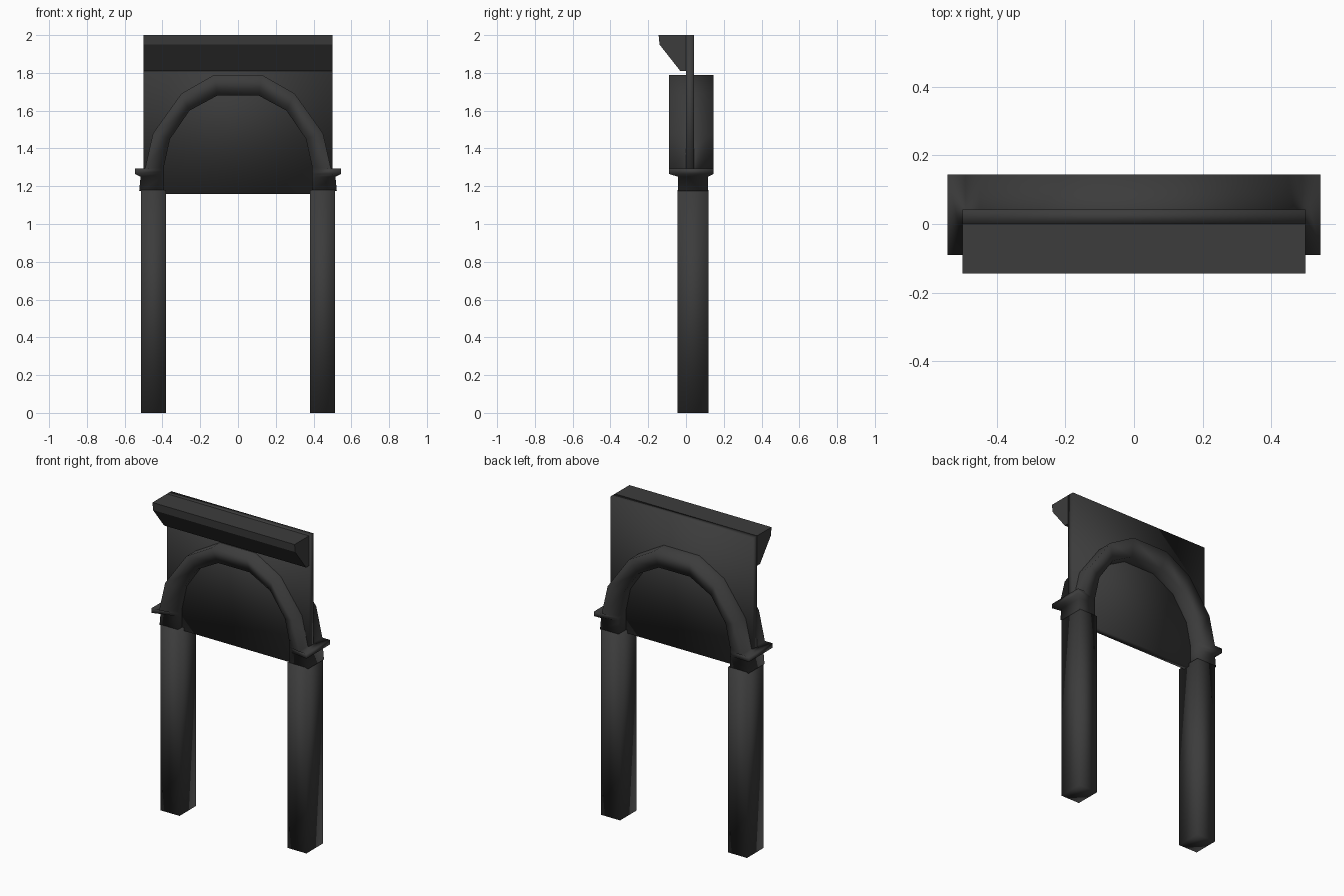
import bpy
import bmesh

cube = bpy.data.objects.get("Cube")
if cube:
    bpy.data.objects.remove(cube, do_unlink=True)

# Single dark stone colour
stone = bpy.data.materials.new("charcoal_stone")
stone.use_nodes = True
COLOUR = (0.045, 0.045, 0.045, 1)
stone.diffuse_color = COLOUR
stone.node_tree.nodes["Principled BSDF"].inputs["Base Color"].default_value = COLOUR


def loft(name, rings, sharp=False):
    """Skin a row of matching closed rings and cap both ends."""
    bm = bmesh.new()
    rows = [[bm.verts.new(p) for p in ring] for ring in rings]
    for a, b in zip(rows, rows[1:]):
        for i in range(len(a)):
            j = (i + 1) % len(a)
            bm.faces.new((a[i], a[j], b[j], b[i]))
    bm.faces.new(rows[0])
    bm.faces.new(rows[-1])
    bmesh.ops.recalc_face_normals(bm, faces=bm.faces)
    mesh = bpy.data.meshes.new(name)
    bm.to_mesh(mesh)
    bm.free()
    mesh.materials.append(stone)
    obj = bpy.data.objects.new(name, mesh)
    bpy.context.collection.objects.link(obj)
    bpy.ops.object.select_all(action="DESELECT")
    obj.select_set(True)
    bpy.context.view_layer.objects.active = obj
    if sharp:
        bpy.ops.object.shade_smooth_by_angle()
    else:
        bpy.ops.object.shade_smooth()
    return obj


def box(name, x0, x1, y0, y1, z0, z1):
    ring = [(x0, y0), (x1, y0), (x1, y1), (x0, y1)]
    return loft(name, [[(x, y, z) for x, y in ring] for z in (z0, z1)])


# Square columns
for side, label in ((-1, "right"), (1, "left")):
    xs = sorted((side * 0.38, side * 0.513))
    box(label + "_column", *xs, -0.045, 0.12, 0, 1.18)

# Wall panel filling the arch
box("wall_panel", -0.5, 0.5, 0, 0.043, 1.16, 2)

# Cornice along the top of the front
profile = [(0, 2), (-0.145, 2), (-0.14, 1.95), (-0.03, 1.81), (0, 1.81)]
loft("cornice", [[(x, y, z) for y, z in profile] for x in (-0.5, 0.5)], sharp=True)

# Arch stations: outer x, outer z, inner x, inner z, outer edge is wide
NARROW, WIDE = (-0.042, 0.117), (-0.09, 0.145)
half = [
    (0.523, 1.175, 0.393, 1.175, NARROW),
    (0.516, 1.25, 0.393, 1.25, NARROW),
    (0.545, 1.265, 0.393, 1.265, WIDE),
    (0.545, 1.295, 0.393, 1.28, WIDE),
    (0.492, 1.295, 0.393, 1.30, WIDE),
    (0.45, 1.48, 0.36, 1.45, WIDE),
    (0.30, 1.69, 0.257, 1.60, WIDE),
    (0.125, 1.79, 0.11, 1.68, WIDE),
]
stations = half + [(-a, b, -c, d, w) for a, b, c, d, w in reversed(half)]
loft("arch", [
    [(ox, w[0], oz), (ox, w[1], oz), (ix, NARROW[1], iz), (ix, NARROW[0], iz)]
    for ox, oz, ix, iz, w in stations
])
